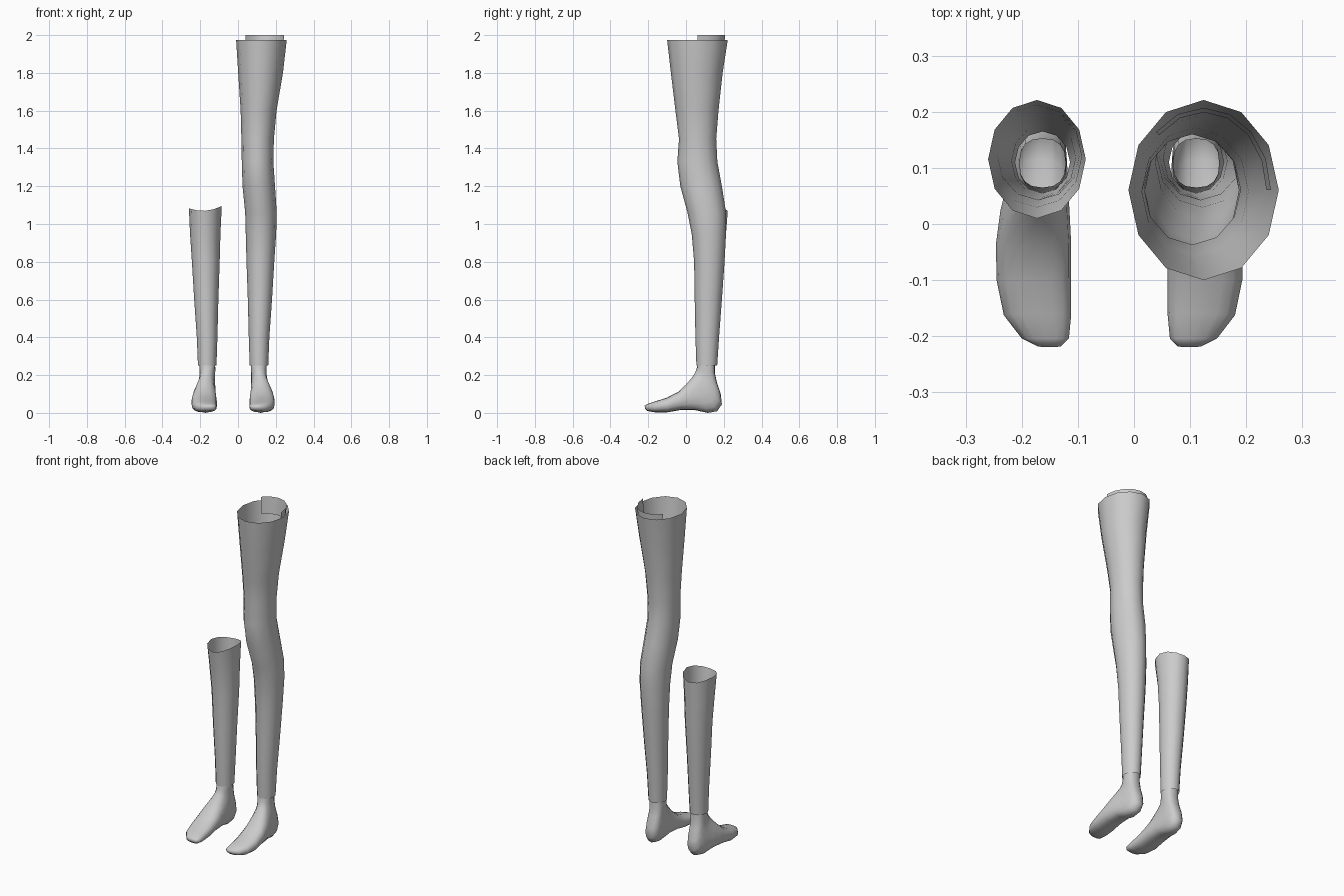
import bpy, bmesh
from math import cos, sin, tau, radians

if "Cube" in bpy.data.objects:
    bpy.data.objects.remove(bpy.data.objects["Cube"])

SIDES = 12


def make_object(name, rings, closed=True, cap_first=False):
    """Skin a list of equally sized point rings into a smooth open shell."""
    bm = bmesh.new()
    loops = [[bm.verts.new(p) for p in ring] for ring in rings]
    n = len(rings[0])
    for a, b in zip(loops, loops[1:]):
        for i in range(n if closed else n - 1):
            j = (i + 1) % n
            bm.faces.new((a[i], a[j], b[j], b[i]))
    if cap_first:
        bm.faces.new(loops[0][::-1])
    if closed:
        bmesh.ops.recalc_face_normals(bm, faces=bm.faces)
    for f in bm.faces:
        f.smooth = True
    mesh = bpy.data.meshes.new(name)
    bm.to_mesh(mesh)
    bm.free()
    ob = bpy.data.objects.new(name, mesh)
    bpy.context.collection.objects.link(ob)
    return ob


def place(p, side):
    """Right leg stays put, left leg is mirrored and moved outward."""
    return p if side > 0 else (-p[0] - 0.052, p[1], p[2])


def oval(z, x0, x1, y0, y1, inset=0.0, angles=None):
    angles = angles or [tau * i / SIDES for i in range(SIDES)]
    cx, cy = (x0 + x1) / 2, (y0 + y1) / 2
    rx, ry = (x1 - x0) / 2 - inset, (y1 - y0) / 2 - inset
    return [(cx + rx * cos(a), cy + ry * sin(a), z) for a in angles]


# Stocking sections: z, x min, x max, y min, y max
CALF = [
    (0.25, 0.062, 0.160, 0.055, 0.165),
    (0.40, 0.057, 0.166, 0.050, 0.175),
    (0.60, 0.052, 0.180, 0.046, 0.190),
    (0.80, 0.045, 0.192, 0.043, 0.204),
    (0.95, 0.041, 0.202, 0.030, 0.212),
]
THIGH = [
    (1.06, 0.038, 0.205, 0.008, 0.212),
    (1.20, 0.024, 0.196, -0.030, 0.190),
    (1.33, 0.020, 0.187, -0.046, 0.166),
    (1.45, 0.018, 0.190, -0.037, 0.160),
    (1.60, 0.014, 0.204, -0.056, 0.172),
    (1.80, 0.001, 0.238, -0.080, 0.194),
    (1.975, -0.010, 0.258, -0.100, 0.221),
]

# Foot sections: top (y, z), bottom (y, z), inner x, outer x
FOOT = [
    (-0.219, 0.038, -0.217, 0.022, 0.078, 0.120),
    (-0.204, 0.047, -0.204, 0.010, 0.064, 0.148),
    (-0.160, 0.062, -0.165, 0.003, 0.060, 0.180),
    (-0.100, 0.081, -0.100, 0.003, 0.060, 0.193),
    (-0.040, 0.112, -0.030, 0.015, 0.060, 0.194),
    (0.000, 0.150, 0.050, 0.014, 0.063, 0.186),
    (0.030, 0.185, 0.115, 0.000, 0.066, 0.174),
    (0.043, 0.204, 0.165, 0.009, 0.067, 0.166),
    (0.050, 0.216, 0.190, 0.045, 0.068, 0.160),
    (0.054, 0.228, 0.184, 0.100, 0.069, 0.155),
    (0.058, 0.240, 0.164, 0.160, 0.069, 0.152),
    (0.061, 0.255, 0.153, 0.210, 0.068, 0.152),
    (0.065, 0.275, 0.152, 0.275, 0.070, 0.152),
]


def soft(v):
    return (1 if v >= 0 else -1) * abs(v) ** 0.8


def foot_ring(yt, zt, yb, zb, x0, x1):
    pts = []
    for i in range(16):
        a = tau * i / 16
        u, t = soft(cos(a)), (soft(sin(a)) + 1) / 2
        pts.append(((x0 + x1) / 2 + (x1 - x0) / 2 * u,
                    yb + (yt - yb) * t, zb + (zt - zb) * t))
    return pts


# Feet, open at the ankle
for label, side in (("right", 1), ("left", -1)):
    rings = [[place(p, side) for p in foot_ring(*s)] for s in FOOT]
    make_object(label + "_foot", rings, cap_first=True)

# Long stocking
make_object("long_stocking", [oval(*s) for s in CALF + THIGH])

# Short sock with a wavy rim
rings = [oval(*s) for s in CALF]
rim = oval(1.07, 0.034, 0.208, 0.010, 0.221)
rim = [(x, y, z + 0.02 * cos(tau * i / SIDES) ** 2 - 0.006 * cos(tau * i / SIDES))
       for i, (x, y, z) in enumerate(rim)]
rings.append(rim)
make_object("short_sock", [[place(p, -1) for p in r] for r in rings])

# Raised inner welt along the back of the long stocking's opening
arc = [radians(22.5 * i) for i in range(7)]
top = THIGH[-1][1:]
make_object("inner_welt",
            [oval(1.90, *THIGH[-1][1:], 0.022, arc), oval(2.0, *top, 0.014, arc)],
            closed=False)
